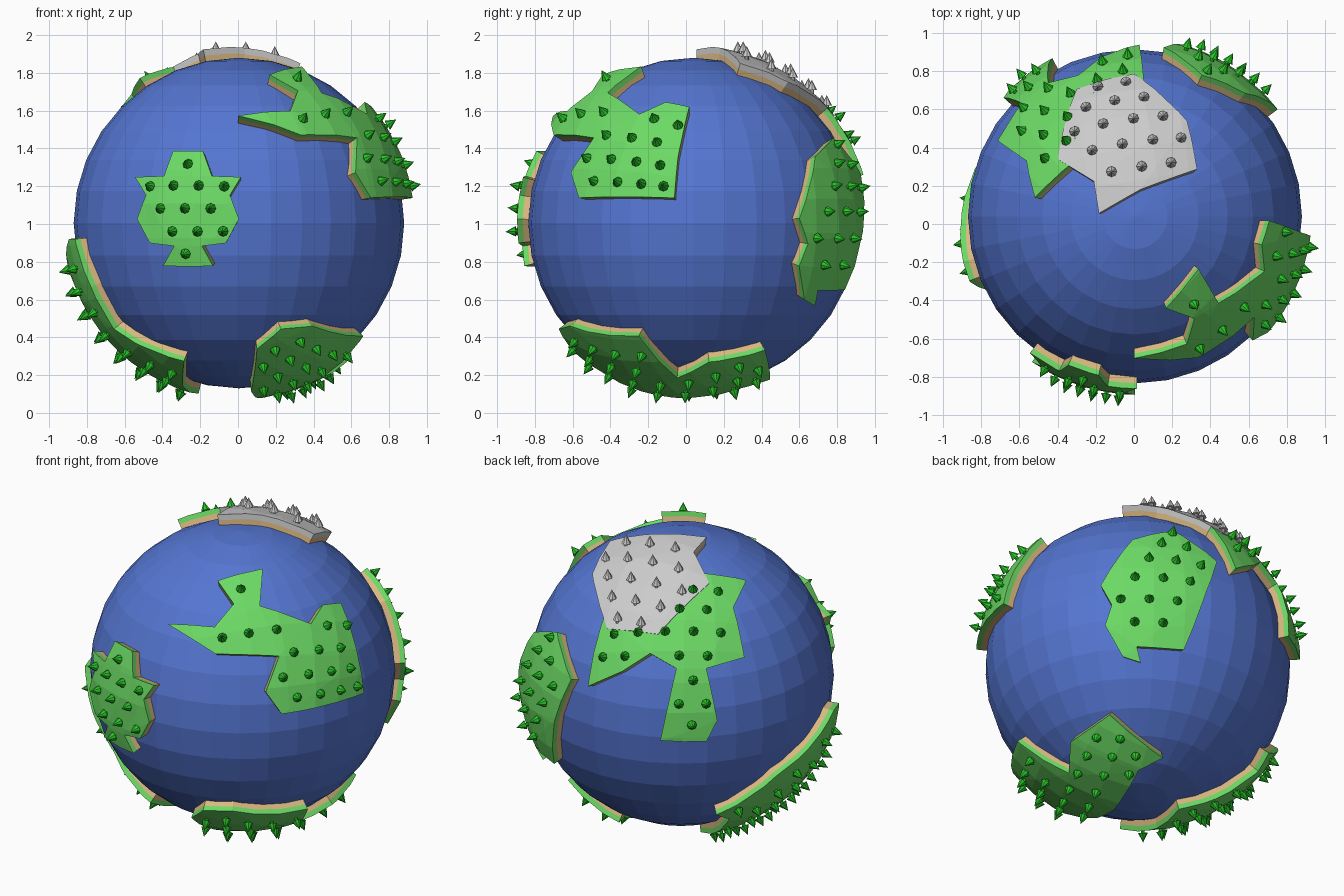
import bpy, bmesh
from math import sin, cos, radians, sqrt
from mathutils import Vector, Matrix
from mathutils.geometry import intersect_point_line

if "Cube" in bpy.data.objects:
    bpy.data.objects.remove(bpy.data.objects["Cube"])

C = Vector((0.005, 0.04, 1.005))   # planet centre
R_SEA, R_SHORE, R_LAND = 0.875, 0.905, 0.935


def material(name, rgb):
    m = bpy.data.materials.new(name)
    m.diffuse_color = (*rgb, 1)
    m.use_nodes = True
    m.node_tree.nodes["Principled BSDF"].inputs["Base Color"].default_value = m.diffuse_color
    return m


BLUE = material("sea_blue", (0.09, 0.18, 0.64))
GREEN = material("grass_green", (0.15, 0.70, 0.13))
TAN = material("sand", (0.70, 0.48, 0.22))
LEAF = material("leaf_green", (0.02, 0.55, 0.02))


def plane(az, el, cx, cy, scale):
    """Drawing plane: turns outline points into directions from the planet centre."""
    a, e = radians(az), radians(el)
    right = Vector((cos(a), sin(a), 0))
    toward = Vector((sin(a) * cos(e), -cos(a) * cos(e), sin(e)))
    up = toward.cross(right)

    def project(*pts):
        out = []
        for px, py in pts:
            u, v = (px - cx) / scale, (cy - py) / scale
            d = sqrt(max(0, R_LAND ** 2 - u * u - v * v))
            out.append((right * u + up * v + toward * d).normalized())
        return out
    return project


front = plane(0, 0, 240, 224, 189)
side = plane(90, 0, 694.5, 224, 189)
above = plane(0, 90, 1136, 217, 191)
front_right = plane(35, 25, 245, 668, 174)
back_left = plane(215, 25, 681, 673, 174)
back_right = plane(140, -28, 1137, 668, 174)


def new_object(name, bm, mat):
    me = bpy.data.meshes.new(name)
    bm.to_mesh(me)
    bm.free()
    ob = bpy.data.objects.new(name, me)
    ob.location = C
    if mat:
        me.materials.append(mat)
    bpy.context.collection.objects.link(ob)


def flatten(dirs):
    """Flat map of an outline on the plane touching its middle."""
    n = sum(dirs, Vector()).normalized()
    q = n.to_track_quat('Z', 'Y').to_matrix()
    return n, q, [q.inverted() @ (d / max(d.dot(n), 0.2)) for d in dirs]


def slab(name, dirs, r0, r1, mat, top=True):
    """Curved plate over an outline, from radius r0 to r1."""
    n, q, flat = flatten(dirs)
    bm = bmesh.new()
    bm.faces.new([bm.verts.new(p) for p in flat])
    bmesh.ops.triangulate(bm, faces=bm.faces[:])
    for axis in (Vector((1, 0, 0)), Vector((0, 1, 0))):
        for i in range(-10, 11):
            bmesh.ops.bisect_plane(bm, geom=bm.verts[:] + bm.edges[:] + bm.faces[:],
                                   plane_co=axis * (i * 0.2 + 0.03), plane_no=axis, dist=1e-4)
    bmesh.ops.remove_doubles(bm, verts=bm.verts[:], dist=0.004)
    for v in bm.verts:
        v.co = (q @ v.co).normalized() * r1
    bm.normal_update()
    for f in bm.faces:
        if f.normal.dot(n) < 0:
            f.normal_flip()
    faces = bm.faces[:]
    rim = [e.link_loops[0] for e in bm.edges if len(e.link_faces) == 1]
    rim = [(l.vert, l.link_loop_next.vert) for l in rim]
    low = {v: bm.verts.new(v.co * (r0 / r1)) for v in {v for p in rim for v in p}}
    for a, b in rim:
        bm.faces.new((b, a, low[a], low[b]))
    if not top:
        bmesh.ops.delete(bm, geom=faces, context='FACES')
    new_object(name, bm, mat)


def inside(p, poly, margin):
    """Is p within the outline and clear of its edge?"""
    hit = False
    for a, b in zip(poly, poly[1:] + poly[:1]):
        if (a.y > p.y) != (b.y > p.y) and p.x < a.x + (p.y - a.y) / (b.y - a.y) * (b.x - a.x):
            hit = not hit
        near, t = intersect_point_line(p, a, b)
        near = a.lerp(b, min(1, max(0, t)))
        if (p - near).length < margin:
            return False
    return hit


def trees(name, dirs, step, mat, upright=False):
    """Small stemmed cones on a staggered grid over the plate."""
    n, q, flat = flatten(dirs)
    flat = [Vector((p.x, p.y, 0)) for p in flat]
    bm = bmesh.new()
    for j in range(-9, 10):
        for i in range(-9, 10):
            p = Vector(((i + 0.5 * (j % 2)) * step, j * step * 0.87, 0))
            if not inside(p, flat, 0.045):
                continue
            d = (q @ (p + Vector((0, 0, 1)))).normalized()
            axis = Vector((0, 0, 1)) if upright else d
            rot = axis.to_track_quat('Z', 'Y').to_matrix().to_4x4()
            for r1, r2, z, h in ((0.011, 0.011, 0.001, 0.04), (0.028, 0, 0.038, 0.055)):
                bmesh.ops.create_cone(bm, cap_ends=True, segments=8, radius1=r1, radius2=r2, depth=h,
                                      matrix=Matrix.Translation(d * R_LAND + axis * z) @ rot)
    new_object(name, bm, mat)


def land(name, dirs, step=0.175, top=GREEN, plant=LEAF, lift=0.0, upright=False):
    slab(name + "_land", dirs, R_SHORE, R_LAND + lift, top)
    slab(name + "_shore", dirs, R_SEA - 0.02, R_SHORE, TAN, top=False)
    trees(name + "_trees", dirs, step, plant, upright)


# Sea
bm = bmesh.new()
bmesh.ops.create_uvsphere(bm, u_segments=32, v_segments=16, radius=R_SEA)
new_object("sea", bm, BLUE)

# Front island: half outline, mirrored
half = [(204, 152), (213, 177), (242, 178), (231, 196), (240, 220), (227, 244), (203, 247), (214, 267)]
land("front", front(*half, *[(378 - x, y) for x, y in reversed(half)]), 0.15)

# Upper right continent
land("right", front_right((220, 580), (265, 568), (262, 605), (313, 623), (325, 604), (343, 602), (360, 655),
                          (366, 692), (284, 713), (268, 691), (281, 655), (218, 653), (170, 623),
                          (217, 626), (236, 603)))

# Upper back left continent, meeting the rock cap
land("back_left", back_left((700, 573), (746, 580), (733, 607), (744, 657), (706, 668), (717, 720), (706, 741),
                            (660, 740), (676, 668), (650, 653), (622, 671), (588, 686), (605, 614),
                            (655, 622)))

# Back right continent
land("back_right", back_right((1132, 543), (1173, 534), (1216, 565), (1204, 600), (1183, 655), (1136, 652),
                              (1140, 668), (1122, 662), (1104, 630), (1111, 610), (1100, 590)))

# Bottom continent, wrapping round the underside
land("bottom", front((252, 392), (258, 350), (282, 330), (313, 327))
     + side((640, 337), (678, 379), (710, 363), (766, 351))
     + back_right((1162, 762), (1138, 774), (1113, 812)))

# Lower left continent, wrapping from front to back
land("lower_left", back_left((833, 710), (808, 748), (776, 775), (716, 814))
     + back_right((1257, 772), (1215, 800), (1178, 811))
     + front((184, 388), (185, 362), (115, 330), (92, 288), (76, 240)))

# Grey rock cap with upright spikes
land("rock_cap", above((1078, 90), (1135, 75), (1188, 122), (1198, 170), (1142, 190), (1100, 214), (1095, 182),
                       (1059, 160)), top=None, plant=None, lift=0.004, upright=True)
